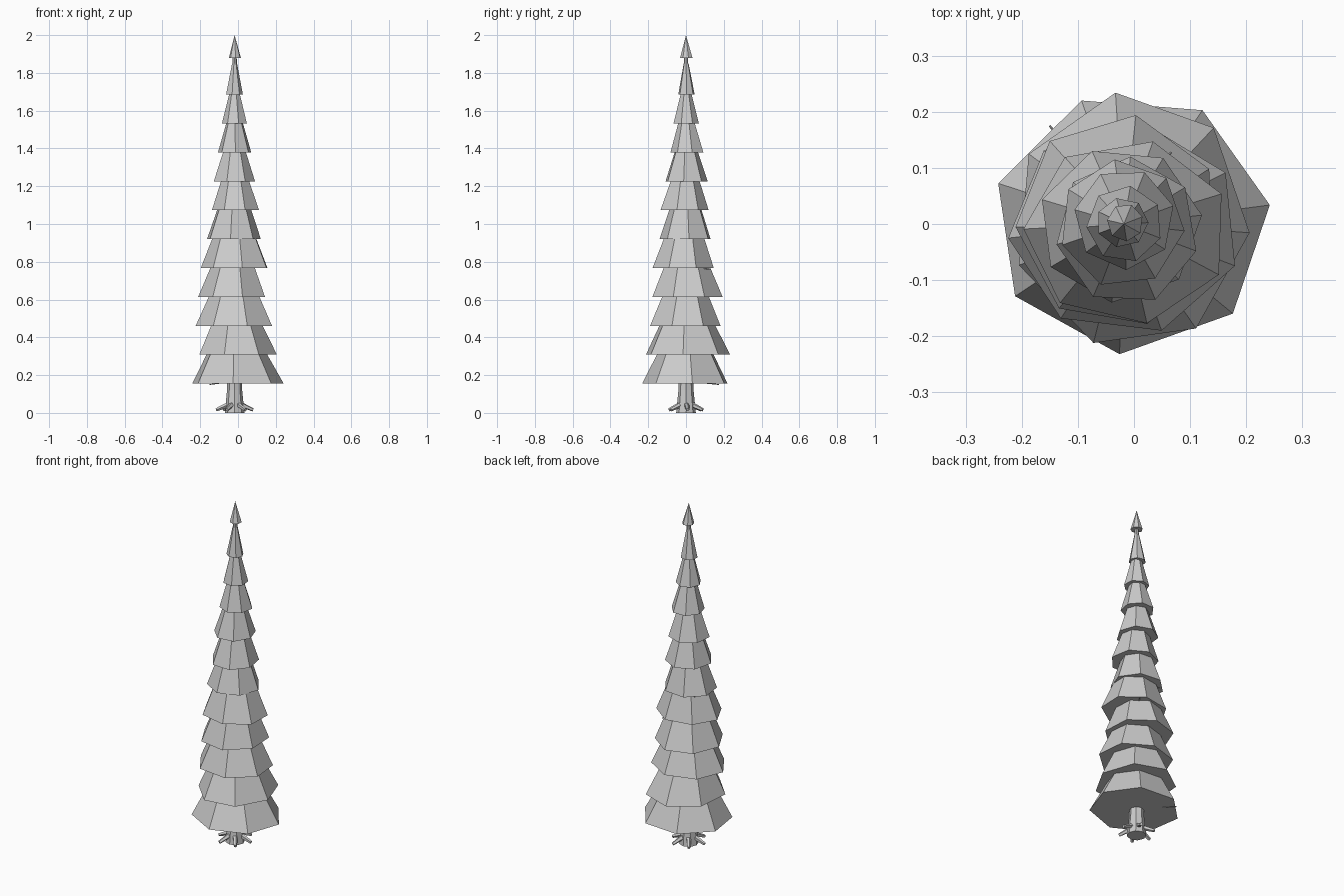
import bpy, bmesh
from math import cos, sin, radians, tau
from mathutils import Vector

if "Cube" in bpy.data.objects:
    bpy.data.objects.remove(bpy.data.objects["Cube"])

CX = -0.018   # trunk axis
SIDES = 7

# rim of each tier: x min, x max, y min, y max, phase in degrees
TIERS = [
    (-.242, .242, -.232, .220, 8), (-.205, .206, -.212, .234, 46),
    (-.224, .180, -.190, .183, 31), (-.211, .143, -.178, .194, 29),
    (-.197, .156, -.177, .147, 24), (-.164, .121, -.140, .130, 7),
    (-.138, .111, -.135, .120, 36), (-.128, .090, -.108, .115, 45),
    (-.106, .070, -.082, .092, 15), (-.085, .047, -.066, .068, 30),
    (-.063, .026, -.041, .046, 0),
]


def make_object(name, rings):
    """Skin a stack of rings and cap both ends."""
    bm = bmesh.new()
    loops = [[bm.verts.new(p) for p in ring] for ring in rings]
    n = len(loops[0])
    for a, b in zip(loops, loops[1:]):
        for i in range(n):
            j = (i + 1) % n
            bm.faces.new((a[i], a[j], b[j], b[i]))
    bm.faces.new(loops[0][::-1])
    bm.faces.new(loops[-1])
    bmesh.ops.remove_doubles(bm, verts=bm.verts, dist=0.00001)
    bmesh.ops.recalc_face_normals(bm, faces=bm.faces)
    mesh = bpy.data.meshes.new(name)
    bm.to_mesh(mesh)
    bm.free()
    ob = bpy.data.objects.new(name, mesh)
    bpy.context.collection.objects.link(ob)
    return ob


def ring(r, z, n=SIDES, phase=0):
    return [Vector((CX + r * cos(phase + tau * i / n), r * sin(phase + tau * i / n), z))
            for i in range(n)]


def fitted_rim(z, x0, x1, y0, y1, phase):
    """Uneven heptagon stretched to the given extents."""
    pts = ring(1, z, phase=radians(phase))
    for axis, lo, hi in ((0, x0, x1), (1, y0, y1)):
        a, b = min(p[axis] for p in pts), max(p[axis] for p in pts)
        for p in pts:
            p[axis] = lo + (p[axis] - a) / (b - a) * (hi - lo)
    return pts


def stick(name, start, end, r0, r1, n=5):
    start, end = Vector(start), Vector(end)
    rot = (end - start).to_track_quat('Z', 'Y')
    circle = [Vector((cos(tau * i / n), sin(tau * i / n), 0)) for i in range(n)]
    return make_object(name, [[p + rot @ (c * r) for c in circle]
                              for p, r in ((start, r0), (end, r1))])


# trunk
make_object("trunk", [ring(r, z, 8) for r, z in
                      ((.052, 0), (.040, .12), (.035, .3), (.011, 1.90))])

# foliage tiers
for k, (x0, x1, y0, y1, phase) in enumerate(TIERS):
    z = .155 + .153 * k
    height = .32 if k < 5 else .32 - .026 * (k - 4)
    rim = fitted_rim(z, x0, x1, y0, y1, phase)
    centre = Vector((CX, 0, z))
    top = [centre + (p - centre) * .3 + Vector((0, 0, height)) for p in rim]
    make_object(f"foliage_tier_{k + 1}", [rim, top])

# pointed tip
make_object("tip", [fitted_rim(1.88, -.048, .015, -.031, .034, 18), ring(0, 2.0)])

# roots
for i in range(6):
    a = tau * i / 6 + radians(5)
    stick(f"root_{i + 1}", (CX + .025 * cos(a), .025 * sin(a), .048),
          (CX + .098 * cos(a), .098 * sin(a), .016), .015, .009)

# dead twigs
for i, (x, y, z) in enumerate(((-.15, .175, .15), (.066, .128, .76), (-.113, .078, .91))):
    stick(f"twig_{i + 1}", (CX, 0, z + .02), (x, y, z), .005, .002, 4)
